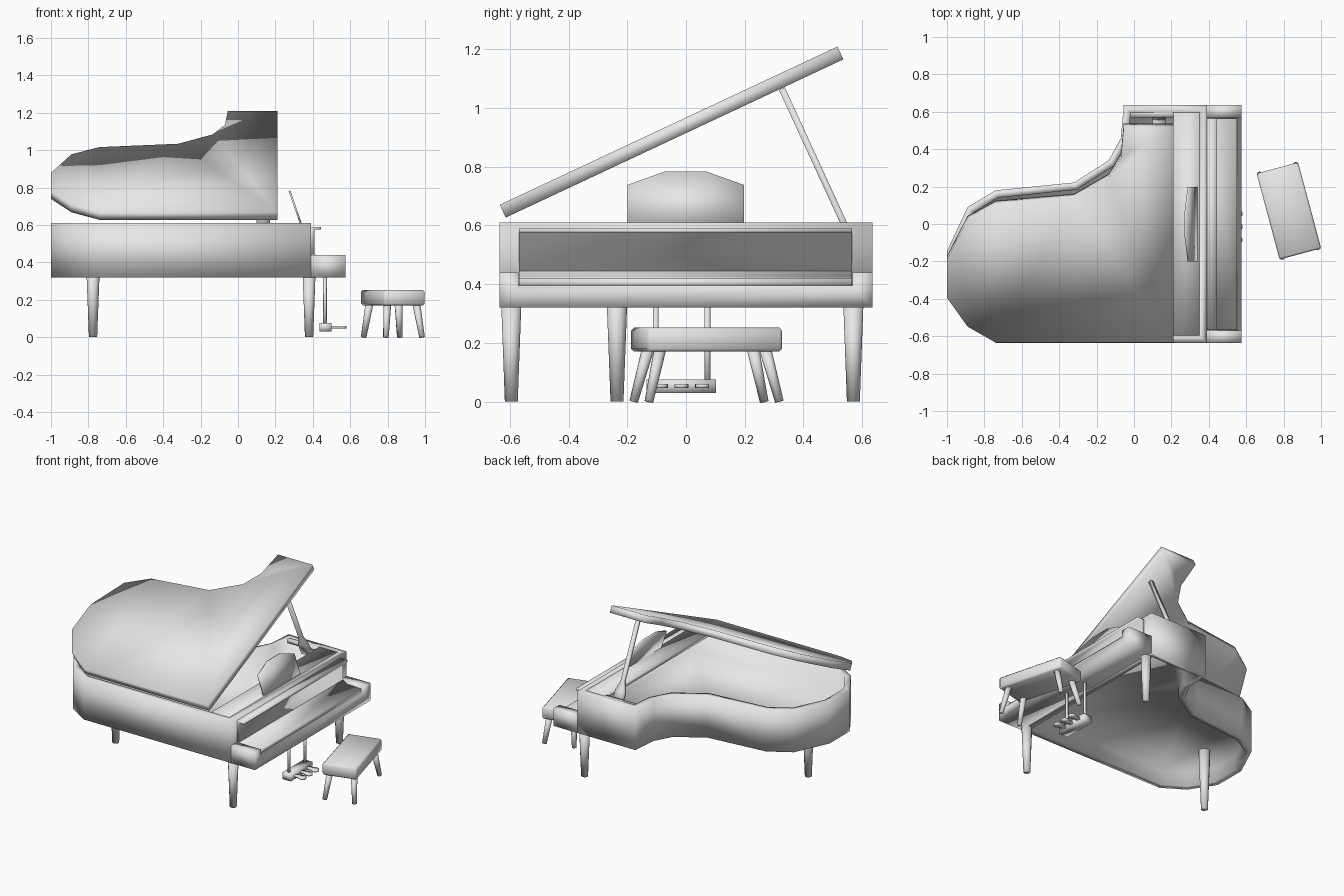
import bpy
import bmesh
from math import radians
from mathutils import Vector, Matrix

cube = bpy.data.objects.get("Cube")
if cube:
    bpy.data.objects.remove(cube, do_unlink=True)

GREY = (0.8, 0.8, 0.8, 1)
grey = bpy.data.materials.new("plain grey")
grey.use_nodes = True
grey.diffuse_color = GREY
grey.node_tree.nodes["Principled BSDF"].inputs["Base Color"].default_value = GREY


def finish(name, bm, matrix=Matrix(), bevel=0):
    """Turn a bmesh into a fully smooth-shaded object."""
    bmesh.ops.recalc_face_normals(bm, faces=bm.faces)
    big = [f for f in bm.faces if len(f.verts) > 4]
    bmesh.ops.triangulate(bm, faces=big, ngon_method="BEAUTY")
    for face in bm.faces:
        face.smooth = True
    mesh = bpy.data.meshes.new(name)
    bm.to_mesh(mesh)
    bm.free()
    mesh.materials.append(grey)
    ob = bpy.data.objects.new(name, mesh)
    bpy.context.collection.objects.link(ob)
    ob.matrix_world = matrix
    if bevel:
        mod = ob.modifiers.new("soft edges", "BEVEL")
        mod.width, mod.segments = bevel, 1
    return ob


def loft(name, loops, **kw):
    """Skin a row of matching point loops and cap both ends."""
    bm = bmesh.new()
    rings = [[bm.verts.new(p) for p in loop] for loop in loops]
    for a, b in zip(rings, rings[1:]):
        for i in range(len(a)):
            bm.faces.new((a[i - 1], a[i], b[i], b[i - 1]))
    bm.faces.new(rings[0])
    bm.faces.new(rings[-1])
    return finish(name, bm, **kw)


def prism(name, points, low, high, axis="z", **kw):
    """Extrude a flat outline along the given axis."""
    place = {"x": lambda p, h: (h, p[0], p[1]),
             "y": lambda p, h: (p[0], h, p[1]),
             "z": lambda p, h: (p[0], p[1], h)}[axis]
    return loft(name, [[place(p, h) for p in points] for h in (low, high)], **kw)


def box(name, x, y, z, **kw):
    outline = [(x[0], y[0]), (x[1], y[0]), (x[1], y[1]), (x[0], y[1])]
    return prism(name, outline, z[0], z[1], **kw)


def rod(name, bottom, top, r_bottom, r_top, sides=12):
    """Tapered round bar between two points."""
    bottom, top = Vector(bottom), Vector(top)
    d = top - bottom
    bm = bmesh.new()
    bmesh.ops.create_cone(bm, cap_ends=True, segments=sides, radius1=r_bottom,
                          radius2=r_top, depth=d.length)
    turn = d.to_track_quat("Z", "Y").to_matrix().to_4x4()
    return finish(name, bm, Matrix.Translation((bottom + top) / 2) @ turn)


def inset(points, dist):
    """Move every side of a clockwise outline inward."""
    result = []
    for i, p in enumerate(points):
        p = Vector(p)
        d1 = (p - Vector(points[i - 1])).normalized()
        d2 = (Vector(points[(i + 1) % len(points)]) - p).normalized()
        n1, n2 = Vector((d1.y, -d1.x)), Vector((d2.y, -d2.x))
        result.append(p + (n1 + n2) * dist / (1 + n1.dot(n2)))
    return result


# Curved case: a rim around a raised soundboard, open above and below
curve = [(-0.74, -0.635), (-0.89, -0.54), (-1, -0.37), (-1, -0.145), (-0.89, 0.09),
         (-0.74, 0.18), (-0.32, 0.222), (-0.135, 0.34), (-0.07, 0.46), (-0.055, 0.635)]
outer = [(0.39, -0.635)] + curve + [(0.39, 0.635)]
inner = inset(outer, 0.04)
loft("case", [[(p[0], p[1], z) for p in outline] for outline, z in (
    (inner, 0.42), (inner, 0.32), (outer, 0.32), (outer, 0.61), (inner, 0.61), (inner, 0.44))])
box("front_deck", (0.21, 0.38), (-0.61, 0.61), (0.585, 0.609))
box("prop_rail", (-0.03, 0.36), (0.57, 0.61), (0.585, 0.608))

# Raised lid, hinged along the straight side
lid = [(0.21, -0.635)] + curve + [(0.21, 0.635)]
prism("lid", [(x, y + 0.635) for x, y in lid], 0, 0.048,
      matrix=Matrix.Translation((0, -0.614, 0.627)) @ Matrix.Rotation(radians(25.1), 4, "X"))

# Lid prop with a flared foot
half = [(0.036, -0.03), (0.036, 0.06), (0.012, 0.13), (0.012, 0.535)]
prism("lid_prop", half + [(-x, z) for x, z in reversed(half)], -0.011, 0.011, axis="y",
      matrix=Matrix.Translation((0.135, 0.55, 0.58)) @ Matrix.Rotation(radians(24.7), 4, "X"))

# Key bed with cheeks, keys and fallboard
prism("key_bed", [(-0.635, 0.32), (0.635, 0.32), (0.635, 0.44), (0.567, 0.44), (0.567, 0.395),
                  (-0.57, 0.395), (-0.57, 0.44), (-0.635, 0.44)], 0.39, 0.575, axis="x")
prism("keys", [(0.392, 0.39), (0.55, 0.39), (0.55, 0.42), (0.44, 0.425), (0.41, 0.445),
               (0.392, 0.445)], -0.568, 0.565, axis="y")
prism("fallboard", [(0.385, 0.43), (0.41, 0.43), (0.41, 0.575), (0.445, 0.575),
                    (0.445, 0.59), (0.385, 0.59)], -0.568, 0.565, axis="y")

# Music desk leaning back on the deck
desk = [(-0.2, 0), (0.197, 0), (0.197, 0.137), (0.067, 0.186), (-0.07, 0.186), (-0.2, 0.137)]
prism("music_desk", desk, -0.005, 0.005, axis="x",
      matrix=Matrix.Translation((0.336, 0, 0.607)) @ Matrix.Rotation(radians(-19), 4, "Y"))

# Instrument legs; the tail leg reaches up to the soundboard
for name, x, y, top, r in (("tail_leg", -0.775, -0.235, 0.42, 0.038),
                           ("front_right_leg", 0.38, -0.595, 0.325, 0.034),
                           ("front_left_leg", 0.38, 0.57, 0.325, 0.034)):
    rod(name, (x, y, 0), (x, y, top), 0.022, r)

# Pedal frame
for y in (-0.103, 0.073):
    rod("pedal_post", (0.465, y, 0.05), (0.465, y, 0.32), 0.01, 0.01, 8)
box("pedal_box", (0.435, 0.5), (-0.135, 0.103), (0.03, 0.076))
for y in (-0.085, -0.016, 0.055):
    shape = [(0.49, -0.012), (0.53, -0.014), (0.55, -0.024), (0.57, -0.022), (0.579, -0.008)]
    shape += [(x, -w) for x, w in reversed(shape)]
    prism("pedal", [(x, y + w) for x, w in shape], 0.047, 0.06)

# Bench with splayed legs
bench = Matrix.Translation((0.828, 0.07, 0)) @ Matrix.Rotation(radians(15), 4, "Z")
box("bench_seat", (-0.115, 0.115), (-0.238, 0.238), (0.17, 0.252), matrix=bench, bevel=0.01)
for sx in (-1, 1):
    for sy in (-1, 1):
        rod("bench_leg", bench @ Vector((sx * 0.1, sy * 0.23, 0)),
            bench @ Vector((sx * 0.08, sy * 0.185, 0.18)), 0.015, 0.021, 8)
